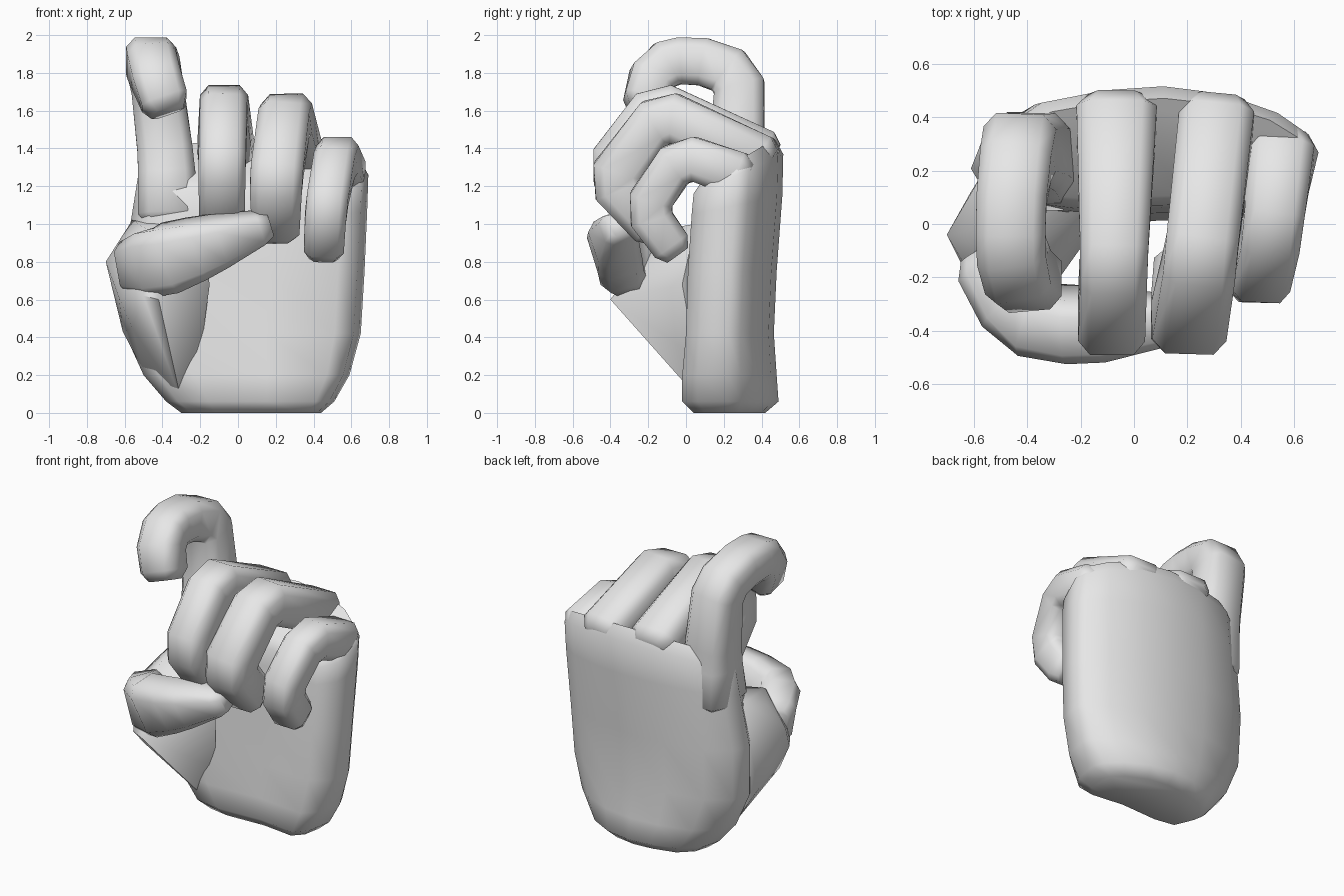
import bpy, bmesh, math
from mathutils import Vector

if "Cube" in bpy.data.objects:
    bpy.data.objects.remove(bpy.data.objects["Cube"], do_unlink=True)

skin = bpy.data.materials.new("light_grey")
skin.use_nodes = True
skin.diffuse_color = (0.8, 0.8, 0.8, 1)
skin.node_tree.nodes["Principled BSDF"].inputs["Base Color"].default_value = (0.8, 0.8, 0.8, 1)


def finish(name, bm, angle):
    bmesh.ops.recalc_face_normals(bm, faces=bm.faces)
    mesh = bpy.data.meshes.new(name)
    bm.to_mesh(mesh)
    bm.free()
    mesh.materials.append(skin)
    ob = bpy.data.objects.new(name, mesh)
    bpy.context.collection.objects.link(ob)
    bpy.ops.object.select_all(action='DESELECT')
    bpy.context.view_layer.objects.active = ob
    ob.select_set(True)
    bpy.ops.object.shade_smooth_by_angle(angle=math.radians(angle))


def loft(name, rings, angle):
    """Skin a list of point rings and cap both ends."""
    bm = bmesh.new()
    loops = [[bm.verts.new(p) for p in ring] for ring in rings]
    n = len(loops[0])
    for a, b in zip(loops, loops[1:]):
        for i in range(n):
            j = (i + 1) % n
            bm.faces.new((a[i], a[j], b[j], b[i]))
    bm.faces.new(loops[0])
    bm.faces.new(loops[-1])
    finish(name, bm, angle)


def chamfer_path(path, cut=0.065):
    """Replace each bend with two points; rows are x, y, z, half width, half depth."""
    pts = [Vector(p) for p in path]
    out = [pts[0]]
    for a, b, c in zip(pts, pts[1:], pts[2:]):
        for other in (a, c):
            length = (other - b).to_3d().length
            out.append(b.lerp(other, min(cut / length, 0.35)))
    return out + [pts[-1]]


def digit(name, path, side, tip=0.06):
    """Sweep a rounded rectangle along a bent path, with tapered ends."""
    rows = chamfer_path(path)
    pos = [Vector(r[:3]) for r in rows]
    dirs = [(b - a).normalized() for a, b in zip(pos, pos[1:])]
    profile = [(1, .6), (.65, 1), (-.65, 1), (-1, .6), (-1, -.6), (-.65, -1), (.65, -1), (1, -.6)]

    def ring(centre, t, w, h):
        s = (Vector(side) - t * t.dot(Vector(side))).normalized()
        n = t.cross(s)
        return [centre + s * (u * w) + n * (v * h) for u, v in profile]

    rings = []
    for i, (p, r) in enumerate(zip(pos, rows)):
        d0, d1 = dirs[max(i - 1, 0)], dirs[min(i, len(dirs) - 1)]
        t = (d0 + d1).normalized()
        rings.append(ring(p, t, r[3], r[4] / t.dot(d0)))
    rings.insert(0, ring(pos[0] - dirs[0] * tip, dirs[0], rows[0][3] * .7, rows[0][4] * .65))
    rings.append(ring(pos[-1] + dirs[-1] * tip, dirs[-1], rows[-1][3] * .72, rows[-1][4] * .65))
    loft(name, rings, 66)


# Palm: arched back, slightly hollow front
section = [(-1, .42), (-.93, .66), (-.7, .87), (-.3, .97), (.05, 1), (.42, .94), (.75, .79), (.94, .62),
           (1, .48), (.94, .16), (.78, 0), (.2, .07), (-.5, .04), (-.86, .1)]
# height, left edge, right edge, front, back, rise towards the back
levels = [(0, -.3, .44, .04, .42, 0), (.06, -.38, .51, -.02, .49, 0), (.2, -.5, .59, -.02, .48, 0),
          (.42, -.6, .65, 0, .465, 0), (.75, -.61, .67, .01, .48, 0), (1.05, -.555, .685, .03, .51, .1),
          (1.16, -.53, .69, .04, .515, .21), (1.22, -.48, .65, .08, .47, .23)]
palm_rings = []
for z, x0, x1, y0, y1, rise in levels:
    mid, half = (x0 + x1) / 2, (x1 - x0) / 2
    palm_rings.append([(mid + u * half, y0 + v * (y1 - y0), z + rise * v) for u, v in section])
loft("palm", palm_rings, 60)

# Fleshy base of the thumb, a ridge along the palm's outer edge
bm = bmesh.new()
for p in [(-.3, .08, .06), (-.5, .2, .22), (-.61, .12, .43), (-.38, -.02, .2), (-.56, -.18, .45),
          (-.2, .05, .3), (-.15, -.02, .68), (-.42, -.4, .6), (-.5, -.38, .62), (-.63, -.18, .61),
          (-.7, -.04, .8), (-.58, -.02, .93), (-.48, -.14, .97), (-.56, .2, 1.02), (-.2, .05, 1.0)]:
    bm.verts.new(p)
bmesh.ops.convex_hull(bm, input=bm.verts)
finish("thumb_base", bm, 60)

# Thumb folded across the front
digit("thumb", [(-.54, -.15, .78, .14, .12), (-.42, -.35, .8, .19, .12),
                (-.16, -.385, .89, .15, .125), (.11, -.36, .98, .085, .09)], (0, -.3, 1))

# Fingers
fingers = {
    "index_finger": [(-.37, .235, 1.05, .16, .185), (-.38, .265, 1.34, .148, .15),
                     (-.435, .285, 1.79, .135, .125), (-.465, .03, 1.88, .13, .125),
                     (-.455, -.165, 1.83, .13, .12), (-.39, -.215, 1.65, .125, .115)],
    "middle_finger": [(-.065, .41, 1.37, .15, .13), (-.075, -.15, 1.63, .125, .125),
                      (-.085, -.4, 1.3, .125, .13), (-.085, -.19, 1.03, .12, .12)],
    "ring_finger": [(.31, .4, 1.34, .14, .13), (.25, -.12, 1.585, .135, .125),
                    (.2, -.395, 1.23, .14, .13), (.2, -.18, .99, .125, .12)],
    "little_finger": [(.55, .28, 1.26, .125, .12), (.52, -.02, 1.365, .11, .11),
                      (.465, -.22, 1.08, .11, .11), (.455, -.08, .885, .105, .105)],
}
for name, path in fingers.items():
    digit(name, path, (1, 0, 0))
